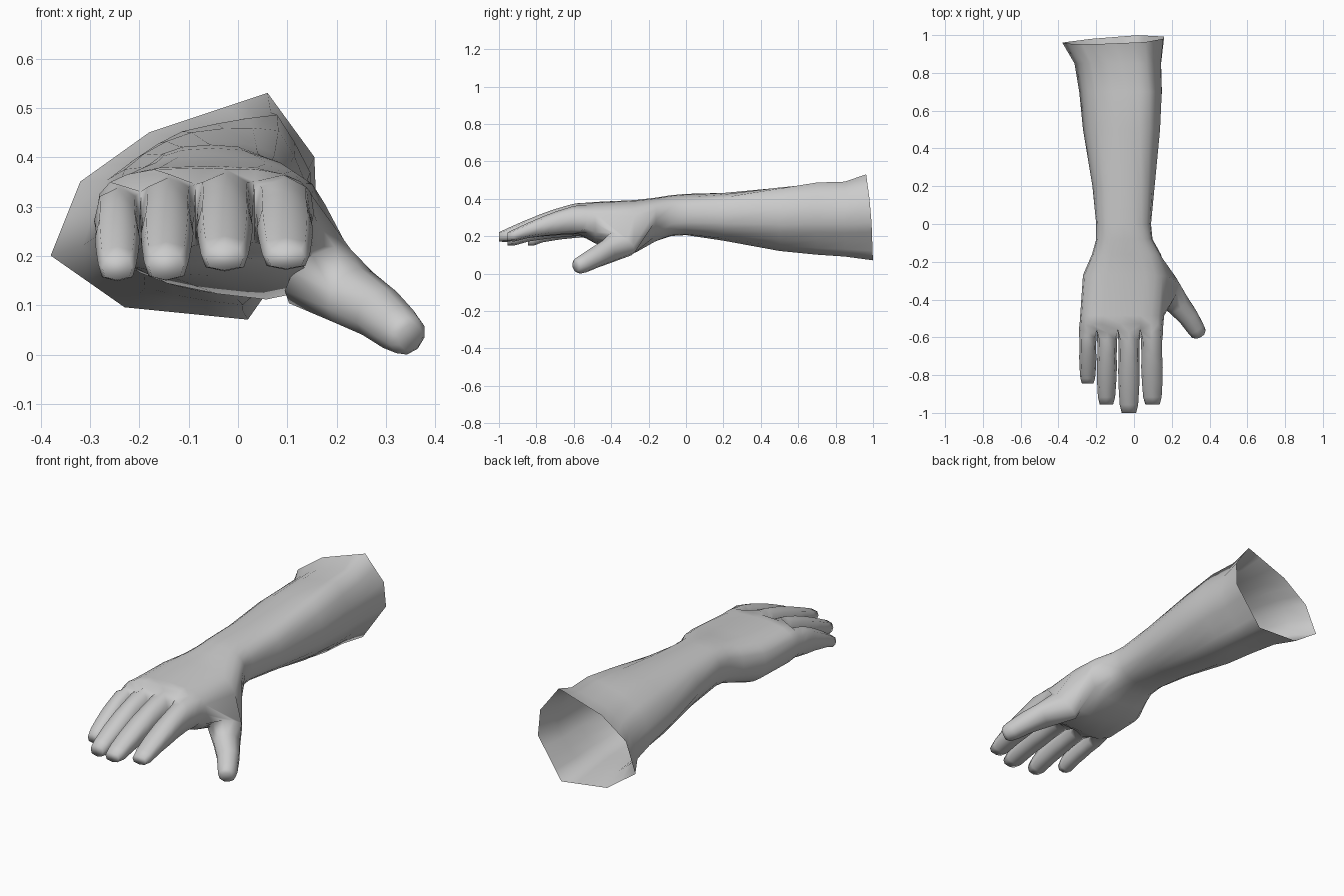
import bpy, bmesh, math
from mathutils import Vector

if "Cube" in bpy.data.objects:
    bpy.data.objects.remove(bpy.data.objects["Cube"])

bm = bmesh.new()
N = 20   # points per ring: 0 = left side, 1-9 top, 10 = right side, 11-19 underside


def skin(a, b, skip=()):
    """Quads between two closed rings of vertices."""
    n = len(a)
    for i in range(n):
        if i not in skip:
            bm.faces.new((a[i], a[(i + 1) % n], b[(i + 1) % n], b[i]))


# Open end of the forearm: eight corners placed on the twenty ring points
corners = [(0, -.38, .20), (2, -.32, .35), (5, -.18, .45), (8, .06, .53), (10, .155, .40),
           (11, .16, .27), (15, .02, .07), (18, -.23, .095), (20, -.38, .20)]
end = []
for (i0, x0, z0), (i1, x1, z1) in zip(corners, corners[1:]):
    for i in range(i0, i1):
        t = (i - i0) / (i1 - i0)
        end.append((x0 + (x1 - x0) * t, z0 + (z1 - z0) * t))
end_unit = [((x + .11) / .27, (z - .30) / .23) for x, z in end]


def power(v, p):
    return math.copysign(abs(v) ** p, v)


def section(y, xl, xr, zl, zr, zt, w, p):
    """Rounded ring; zl/zr = underside height left/right, w = share of the end shape."""
    out = []
    for i in range(N):
        a = math.pi - math.tau * i / N
        u, v = power(math.cos(a), p), power(math.sin(a), p)
        u += (end_unit[i][0] - u) * w
        v += (end_unit[i][1] - v) * w
        zb = zl + (zr - zl) * (u + 1) / 2
        out.append(bm.verts.new((xl + (xr - xl) * (u + 1) / 2, y, zb + (zt - zb) * (v + 1) / 2)))
    return out


# Forearm, wrist and palm
rings = [[bm.verts.new((x, 1.004 + .07 * x - .085 * z, z)) for x, z in end]]
for s in [(.85, -.315, .145, .09, .09, .502, .85, .9),
          (.70, -.29, .15, .10, .10, .505, .75, .9),
          (.50, -.27, .14, .12, .12, .485, .55, .9),
          (.20, -.22, .110, .175, .175, .442, .25, .85),
          (.00, -.20, .09, .205, .205, .425, 0, .8),
          (-.08, -.20, .098, .20, .20, .418, 0, .75),
          (-.16, -.222, .142, .18, .165, .405, 0, .7),
          (-.27, -.27, .185, .16, .085, .392, 0, .7),
          (-.485, -.285, .160, .165, .155, .382, 0, .7),
          (-.53, -.288, .155, .18, .19, .378, 0, .65)]:
    rings.append(section(*s))

# Knuckle ring
bounds = [-.292, -.197, -.086, .033, .152]
tops = [.345, .366, .376, .364]
bases = [.19, .20, .21, .215]
knuckle = [None] * N
knuckle[0] = bm.verts.new((-.292, -.555, .27))
knuckle[10] = bm.verts.new((.154, -.575, .285))
for k in range(9):
    f = k // 2
    if k % 2:
        x, y, zt, zb = (bounds[f] + bounds[f + 1]) / 2, -.575, tops[f], bases[f]
    else:
        x, y, zt, zb = bounds[f], -.56, (.31, .33, .345, .35, .335)[f], (.22, .215, .22, .225, .23)[f]
        x += (.01, 0, 0, 0, -.01)[f]
    knuckle[1 + k] = bm.verts.new((x, y, zt))
    knuckle[19 - k] = bm.verts.new((x, y, zb))
rings.append(knuckle)
hole = (9, 10, 11)                      # opening left for the thumb
for j in range(len(rings) - 1):
    skin(rings[j], rings[j + 1], hole if j in (7, 8) else ())

# Fingers, little finger first
webs = [knuckle[0]] + [bm.verts.new((x, -.57, .285)) for x in bounds[1:4]] + [knuckle[10]]
tip_y = [-.845, -.955, -1.0, -.955]
tip_x = [-.245, -.146, -.027, .098]
tip_z = [(.20, .15), (.208, .15), (.22, .17), (.218, .173)]
octagon = [(-1, 0), (-.8, .76), (0, 1), (.8, .76), (1, 0), (.8, -.76), (0, -1), (-.8, -.76)]
# share of length, width, underside drop
profile = [(.10, .95, 0), (.32, .92, 0), (.48, .96, 0), (.70, .91, 0), (.90, .82, .008), (1, .64, 0)]
for k in range(4):
    prev = [webs[k], *knuckle[1 + 2 * k:4 + 2 * k], webs[k + 1],
            knuckle[17 - 2 * k], knuckle[18 - 2 * k], knuckle[19 - 2 * k]]
    half = (bounds[k + 1] - bounds[k]) / 2
    mid = (bounds[k + 1] + bounds[k]) / 2
    for f, w, drop in profile:
        x = mid + (tip_x[k] - mid) * f
        y = -.575 + (tip_y[k] + .575) * f
        zt = tops[k] + (tip_z[k][0] - tops[k]) * f ** 1.3
        zb = bases[k] + (tip_z[k][1] - bases[k]) * f ** 1.5 - drop
        ring = [bm.verts.new((x + u * half * w, y, (zt + zb) / 2 + v * (zt - zb) / 2)) for u, v in octagon]
        skin(prev, ring)
        prev = ring
    bm.faces.new(prev)

# Thumb, grown from the opening in the side of the palm
a, b, c = rings[7:10]
prev = [a[9], a[10], a[11], a[12], b[12], c[12], c[11], c[10], c[9], b[9]]
base = sum((v.co for v in prev), Vector()) / 10
path = [(base, 0), (Vector((.165, -.345, .155)), .088), (Vector((.235, -.425, .115)), .066),
        (Vector((.287, -.49, .083)), .056), (Vector((.325, -.55, .051)), .049),
        (Vector((.343, -.58, .038)), .042), (Vector((.350, -.592, .034)), .028)]
start, turn = prev[0].co - base, prev[2].co - base
for j in range(1, len(path)):
    p, r = path[j]
    d = (path[min(j + 1, len(path) - 1)][0] - path[j - 1][0]).normalized()
    u = (start - d * start.dot(d)).normalized()
    v = d.cross(u)
    if v.dot(turn) < 0:
        v = -v
    ring = [bm.verts.new(p + (u * math.cos(math.tau * i / 10) + v * math.sin(math.tau * i / 10)) * r)
            for i in range(10)]
    skin(prev, ring)
    prev = ring
bm.faces.new(prev)

# Remove the unused points inside the thumb opening
bmesh.ops.delete(bm, geom=[v for v in bm.verts if not v.link_faces], context='VERTS')
# Ease the thumb root and palm into each other
soft = [v for v in bm.verts if v.co.x > .06 and -.47 < v.co.y < -.2]
bmesh.ops.smooth_vert(bm, verts=soft, factor=.15, use_axis_x=True, use_axis_y=True, use_axis_z=True)
low = min(v.co.z for v in bm.verts)
bmesh.ops.translate(bm, verts=bm.verts, vec=(0, 0, -low))
bmesh.ops.recalc_face_normals(bm, faces=bm.faces)
mesh = bpy.data.meshes.new("forearm_and_hand")
bm.to_mesh(mesh)
bm.free()
obj = bpy.data.objects.new("forearm_and_hand", mesh)
bpy.context.collection.objects.link(obj)
bpy.context.view_layer.objects.active = obj
obj.select_set(True)
bpy.ops.object.shade_smooth_by_angle(angle=math.radians(100))
